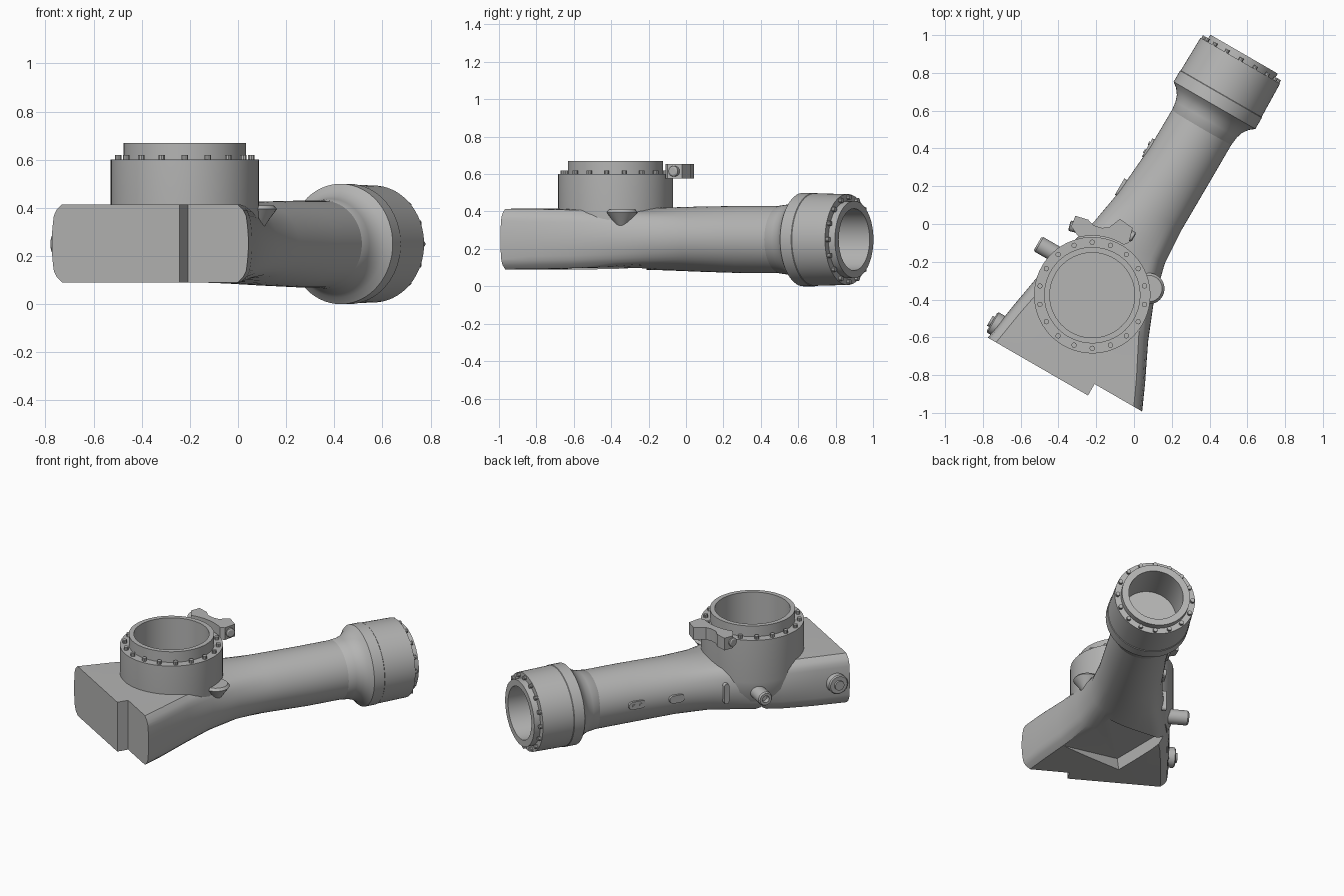
import bpy, bmesh, math
from mathutils import Matrix, Vector

cube = bpy.data.objects.get("Cube")
if cube:
    bpy.data.objects.remove(cube, do_unlink=True)

grey = bpy.data.materials.new("plain_grey")
grey.use_nodes = True
colour = (0.46, 0.46, 0.455, 1)
grey.diffuse_color = colour
grey.node_tree.nodes["Principled BSDF"].inputs["Base Color"].default_value = colour

# Working frame: x across the duct, y along it, turned 30 degrees in plan
TURN = Matrix.Rotation(math.radians(-30), 4, 'Z')
ALONG = Matrix.Rotation(math.radians(-90), 4, 'X')      # z axis -> +y
OUTWARD = Matrix.Rotation(math.radians(-90), 4, 'Y')    # z axis -> -x
parts = []


def finish(name, bm, matrix=Matrix()):
    bmesh.ops.recalc_face_normals(bm, faces=bm.faces)
    mesh = bpy.data.meshes.new(name)
    bm.to_mesh(mesh)
    bm.free()
    obj = bpy.data.objects.new(name, mesh)
    bpy.context.collection.objects.link(obj)
    mesh.materials.append(grey)
    mesh.transform(TURN @ matrix)
    parts.append(obj)
    return obj


def loft(bm, rings, cap=True):
    loops = [[bm.verts.new(p) for p in ring] for ring in rings]
    n = len(loops[0])
    for a, b in zip(loops, loops[1:]):
        for i in range(n):
            bm.faces.new((a[i], a[(i + 1) % n], b[(i + 1) % n], b[i]))
    if cap:
        bm.faces.new(loops[0])
        bm.faces.new(loops[-1])


def lathe(name, profile, matrix, n=64):
    bm = bmesh.new()
    loft(bm, [[(r * math.cos(i * math.tau / n), r * math.sin(i * math.tau / n), h)
               for i in range(n)] for r, h in profile])
    return finish(name, bm, matrix)


def bolts(name, count, radius, size, height, matrix, start=0):
    bm = bmesh.new()
    for i in range(count):
        a = start + i * math.tau / count
        place = Matrix.Translation((radius * math.cos(a), radius * math.sin(a), height / 2 - 0.005))
        bmesh.ops.create_cone(bm, cap_ends=True, segments=10, radius1=size, radius2=size,
                              depth=height + 0.01, matrix=place)
    finish(name, bm, matrix)


def prism(name, outline, low, high, matrix):
    bm = bmesh.new()
    loft(bm, [[(x, y, z) for x, y in outline] for z in (low, high)])
    return finish(name, bm, matrix)


def box(name, size, matrix):
    bm = bmesh.new()
    bmesh.ops.create_cube(bm, size=1, matrix=matrix @ Matrix.Diagonal((*size, 1)))
    return finish(name, bm)


def cut(obj, cutter):
    cutter.hide_render = True
    mod = obj.modifiers.new("cut", 'BOOLEAN')
    mod.object, mod.operation, mod.solver = cutter, 'DIFFERENCE', 'EXACT'
    bpy.context.view_layer.update()
    mesh = bpy.data.meshes.new_from_object(obj.evaluated_get(bpy.context.evaluated_depsgraph_get()))
    obj.modifiers.clear()
    obj.data = mesh
    parts.remove(cutter)
    bpy.data.objects.remove(cutter, do_unlink=True)


# Cross-section blending from a flat-topped barrel to an ellipse
def section(y, left, right, low, high, roundness, steps=14):
    w, h = (right - left) / 2, (high - low) / 2
    ring = []
    for side in range(4):
        for k in range(steps):
            s = 2 * k / steps - 1
            a = math.radians(90 * side + 45 * s)
            if side % 2 == 0:
                bulge = w - 0.02 * s * s - 0.03 * max(0, abs(s) - 0.8) / 0.2
                flat = Vector((bulge, h * s))
            else:
                flat = Vector((-s * (w - 0.05), h))
            if side > 1:
                flat = -flat
            p = flat.lerp(Vector((w * math.cos(a), h * math.sin(a))), roundness)
            ring.append(((left + right) / 2 + p.x, y, (low + high) / 2 + p.y))
    return ring


# Duct: wide flat inlet narrowing to a round pipe
bm = bmesh.new()
loft(bm, [section(*s) for s in (
    (-0.908, -0.369, 0.565, 0.09, 0.415, 0),
    (-0.7, -0.338, 0.472, 0.09, 0.415, 0.04),
    (-0.5, -0.303, 0.375, 0.09, 0.415, 0.15),
    (-0.3, -0.25, 0.295, 0.09, 0.417, 0.4),
    (-0.1, -0.19, 0.246, 0.085, 0.421, 0.75),
    (0.1, -0.155, 0.234, 0.078, 0.426, 1),
    (0.4, -0.13, 0.236, 0.07, 0.43, 1),
    (0.7, -0.127, 0.237, 0.07, 0.43, 1))])
duct = finish("duct", bm)

# Stepped inlet face and sloping recess underneath
cut(duct, box("step_cutter", (0.8, 0.4, 1), Matrix.Translation((0.643, -1.038, 0.25))))
recess = (TURN.inverted() @ Matrix.Translation((-0.2, -0.42, 0.07))
          @ Matrix.Rotation(math.radians(9), 4, 'Y'))
cut(duct, box("recess_cutter", (0.42, 0.42, 0.12), recess))

# Round outlet with flare, collar and bore
outlet = Matrix.Translation((0.055, 0, 0.25)) @ ALONG
lathe("outlet_collar", [(0.15, 0.58), (0.182, 0.62), (0.188, 0.67), (0.2, 0.705), (0.222, 0.735),
                        (0.25, 0.757), (0.25, 0.825), (0.247, 0.828), (0.243, 1.03),
                        (0.206, 1.03), (0.206, 1.07), (0.165, 1.07), (0.165, 0.82)], outlet)
bolts("outlet_bolts", 16, 0.226, 0.013, 0.018, outlet @ Matrix.Translation((0, 0, 1.03)))

# Upright round port on top of the inlet
port = Matrix.Translation((-0.003, -0.437, 0))
lathe("top_port", [(0.27, 0.18), (0.3, 0.25), (0.308, 0.32), (0.308, 0.6), (0.255, 0.6),
                   (0.255, 0.67), (0.225, 0.67), (0.225, 0.42)], port)
facing = port @ TURN.inverted()     # port frame lined up with the world axes
bolts("port_bolts", 18, 0.281, 0.014, 0.02, facing @ Matrix.Translation((0, 0, 0.6)), math.radians(-90))

# Small gusset blending the port into the side wall
gusset = facing @ Matrix.Translation((0.3, 0.035, 0))
lathe("side_gusset", [(0.015, 0.3), (0.05, 0.35), (0.083, 0.395), (0.07, 0.41)], gusset, 24)


# Clamp bracket behind the port, outlined by angle and radius
def polar(angle, r):
    return r * math.cos(math.radians(angle)), r * math.sin(math.radians(angle))


outline = [polar(a, 0.315) for a in range(58, 104, 5)]
outline += [polar(*p) for p in ((107, 0.38), (102, 0.43), (93, 0.4), (89, 0.37), (82, 0.36),
                                (76, 0.37), (70, 0.43), (59, 0.415), (55, 0.34))]
prism("clamp_bracket", outline, 0.575, 0.655, facing)
for name, angle, turn in (("clamp_bolt_left", 58, -30), ("clamp_bolt_right", 105, 165)):
    x, y = polar(angle, 0.375)
    axis = Matrix.Rotation(math.radians(turn), 4, 'Z') @ Matrix.Rotation(math.radians(90), 4, 'Y')
    lathe(name, [(0.028, -0.03), (0.028, 0.02), (0.02, 0.025)],
          facing @ Matrix.Translation((x, y, 0.615)) @ axis, 20)

# Fittings on the side wall
stub = Matrix.Translation((-0.2, -0.345, 0.25)) @ OUTWARD
lathe("side_stub", [(0.045, 0), (0.045, 0.18), (0.038, 0.19), (0.022, 0.19), (0.022, 0.16)], stub, 32)
boss = Matrix.Translation((-0.33, -0.825, 0.25)) @ OUTWARD
lathe("side_boss", [(0.062, 0), (0.062, 0.055), (0.055, 0.062), (0.03, 0.062), (0.03, 0.075)], boss, 32)


# Raised pads with rounded ends
def pad(name, length, width, matrix):
    ends = []
    for sign in (1, -1):
        for i in range(9):
            a = math.radians(-90 + i * 22.5)
            ends.append((sign * width * math.sin(a), sign * (length + width * math.cos(a))))
    prism(name, ends, -0.03, 0.012, matrix)


pad("front_pad", 0.03, 0.025, Matrix.Translation((-0.13, 0.386, 0.25)) @ OUTWARD)
pad("middle_pad", 0.025, 0.025, Matrix.Translation((-0.153, 0.133, 0.25)) @ OUTWARD)
slot = Matrix.Translation((-0.212, -0.165, 0.25)) @ OUTWARD @ Matrix.Rotation(math.radians(90), 4, 'Z')
pad("upright_pad", 0.05, 0.016, slot)
for i, y in enumerate((0.362, 0.41)):
    rivet = Matrix.Translation((-0.13, y, 0.25)) @ OUTWARD
    lathe(f"pad_rivet_{i + 1}", [(0.01, 0), (0.01, 0.018)], rivet, 12)

# Smooth rounded surfaces, keeping edges crisp
bpy.ops.object.select_all(action='DESELECT')
for obj in parts:
    obj.select_set(True)
bpy.context.view_layer.objects.active = duct
bpy.ops.object.shade_smooth_by_angle(angle=math.radians(32))
